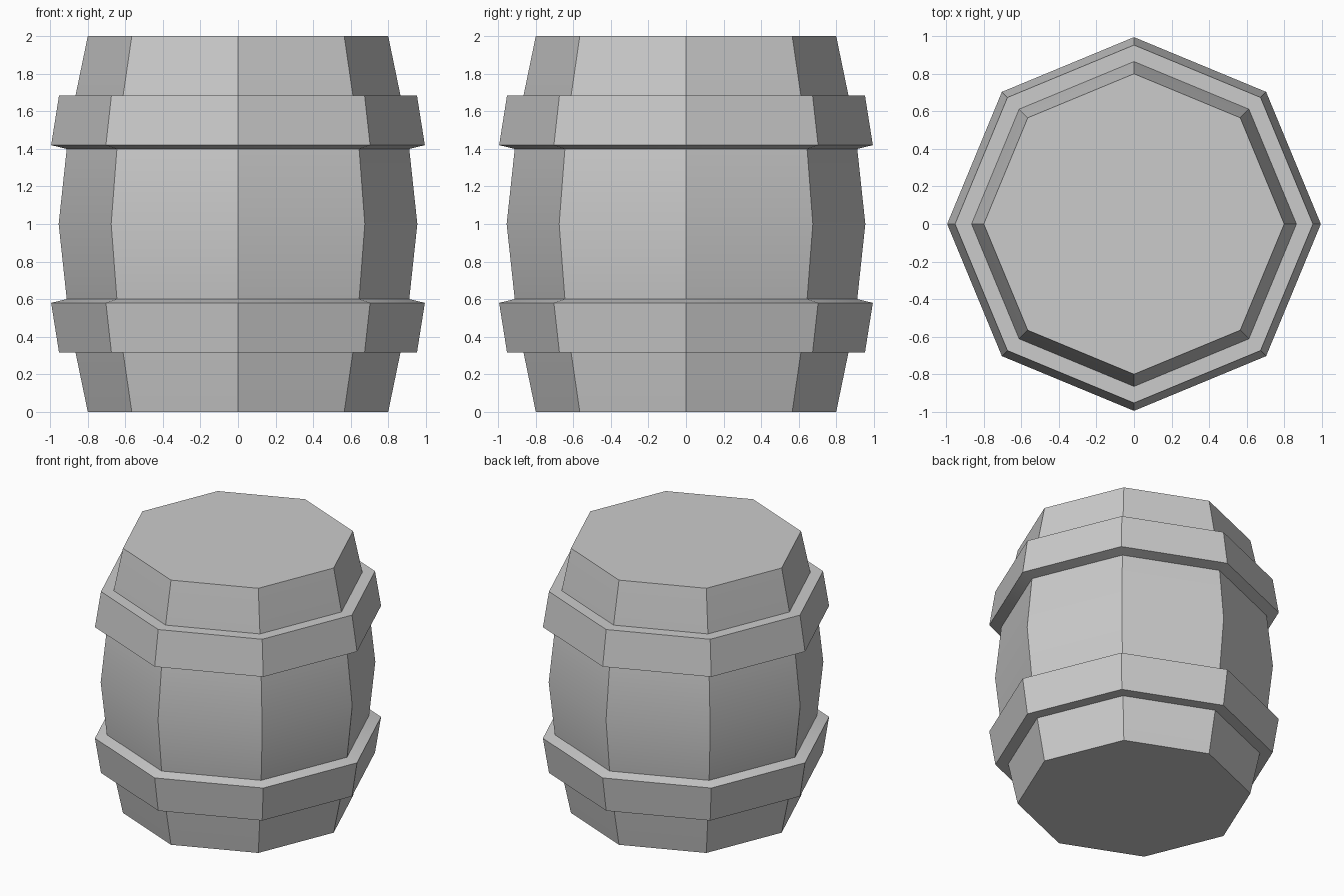
import bpy, bmesh
from math import cos, sin, pi, radians

if "Cube" in bpy.data.objects:
    bpy.data.objects.remove(bpy.data.objects["Cube"])

SIDES = 8


def lathe(name, profile, closed):
    """Revolve an (r, z) profile into an eight-sided shape; cap it or close it into a ring."""
    bm = bmesh.new()
    rings = [[bm.verts.new((r * cos(2 * pi * i / SIDES), r * sin(2 * pi * i / SIDES), z))
              for i in range(SIDES)] for r, z in profile]
    pairs = list(zip(rings, rings[1:]))
    if closed:
        pairs.append((rings[-1], rings[0]))
    for a, b in pairs:
        for i in range(SIDES):
            j = (i + 1) % SIDES
            bm.faces.new((a[i], a[j], b[j], b[i]))
    if not closed:
        bm.faces.new(rings[0][::-1])
        bm.faces.new(rings[-1])
    bmesh.ops.recalc_face_normals(bm, faces=bm.faces)
    mesh = bpy.data.meshes.new(name)
    bm.to_mesh(mesh)
    bm.free()
    obj = bpy.data.objects.new(name, mesh)
    bpy.context.collection.objects.link(obj)
    bpy.ops.object.select_all(action='DESELECT')
    obj.select_set(True)
    bpy.context.view_layer.objects.active = obj
    bpy.ops.object.shade_smooth_by_angle(angle=radians(30))
    return obj


def flip(profile):
    """Mirror a profile about the barrel's mid height."""
    return [(r, 2 - z) for r, z in reversed(profile)]


# Bulging barrel body with flat ends
half = [(0.80, 0), (0.865, 0.315), (0.912, 0.6)]
lathe("barrel_body", half + [(0.955, 1)] + flip(half), closed=False)

# Two flared hoops, sunk slightly into the body
hoop = [(0.84, 0.315), (0.953, 0.315), (0.995, 0.58), (0.912, 0.60), (0.87, 0.61)]
lathe("lower_hoop", hoop, closed=True)
lathe("upper_hoop", flip(hoop), closed=True)
